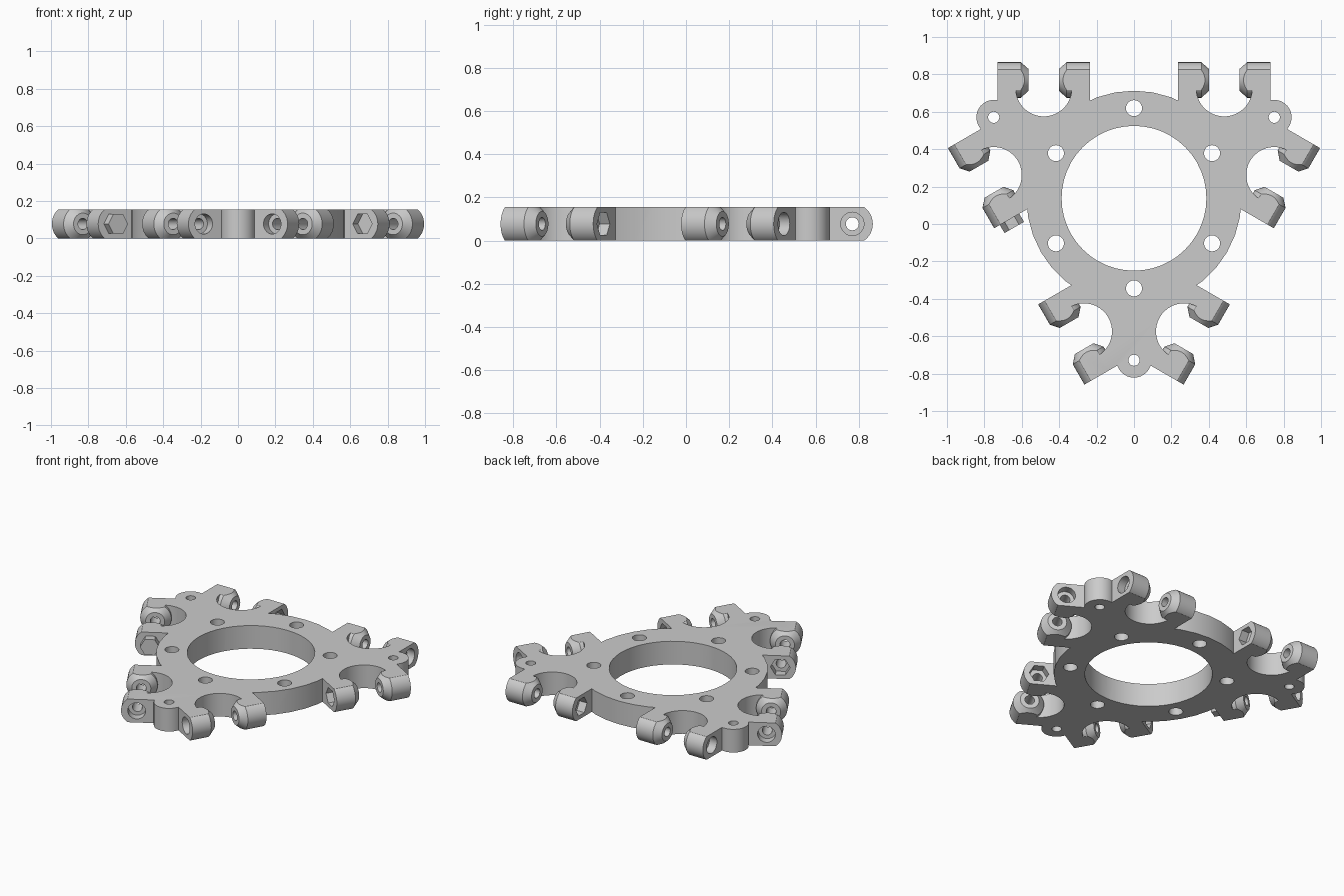
import bpy, bmesh
from math import pi, cos, sin, radians
from mathutils import Matrix, Vector

old = bpy.data.objects.get("Cube")
if old:
    bpy.data.objects.remove(old, do_unlink=True)

THICK = 0.155
MID = THICK / 2
CENTRE = Matrix.Translation((0, 0.1375, 0))
LOW, HIGH = -0.1, 0.25          # rough height before trimming to thickness
IN, OUT = 0.235, 0.73           # clevis ends along its pin axis
PIN_Y = 0.6325                  # pin axis distance from ring centre
MIDDLE = (IN + OUT) / 2


def turned(bm, stations, sides, matrix, phase=0.0):
    """Closed solid of rings (height, radius) along local z."""
    rings = []
    for h, r in stations:
        rings.append([bm.verts.new(matrix @ Vector((r * cos(phase + 2 * pi * i / sides),
                                                    r * sin(phase + 2 * pi * i / sides), h)))
                      for i in range(sides)])
    for a, b in zip(rings, rings[1:]):
        for i in range(sides):
            j = (i + 1) % sides
            bm.faces.new((a[i], a[j], b[j], b[i]))
    bm.faces.new(rings[0][::-1])
    bm.faces.new(rings[-1])


def post(bm, x, y, r, sides, matrix):
    turned(bm, [(LOW - 0.05, r), (HIGH + 0.05, r)], sides, matrix @ Matrix.Translation((x, y, 0)))


def box(bm, x0, x1, y0, y1, z0, z1, matrix):
    size = Matrix.Diagonal((x1 - x0, y1 - y0, z1 - z0, 1))
    place = Matrix.Translation(((x0 + x1) / 2, (y0 + y1) / 2, (z0 + z1) / 2))
    bmesh.ops.create_cube(bm, size=1, matrix=matrix @ place @ size)


def make(name, bm):
    bmesh.ops.recalc_face_normals(bm, faces=bm.faces)
    me = bpy.data.meshes.new(name)
    bm.to_mesh(me)
    bm.free()
    ob = bpy.data.objects.new(name, me)
    bpy.context.collection.objects.link(ob)
    return ob


def combine(base, bm, operation):
    tool = make("helper", bm)
    tool.hide_render = True
    mod = base.modifiers.new("cut", 'BOOLEAN')
    mod.operation, mod.solver, mod.object = operation, 'EXACT', tool
    bpy.ops.object.select_all(action='DESELECT')
    bpy.context.view_layer.objects.active = base
    base.select_set(True)
    bpy.ops.object.modifier_apply(modifier=mod.name)
    bpy.data.objects.remove(tool, do_unlink=True)


edges = [CENTRE @ Matrix.Rotation(radians(120 * k), 4, 'Z') for k in range(3)]
flip = Matrix.Diagonal((-1, 1, 1, 1))
clevises = [e @ m for e in edges for m in (Matrix.Identity(4), flip)]
# local z of a pin frame runs along the clevis axis
pin = Matrix.Translation((0, PIN_Y, MID)) @ Matrix.Rotation(pi / 2, 4, 'Y')

# Ring disc
bm = bmesh.new()
turned(bm, [(LOW, 0.575), (HIGH, 0.575)], 36, CENTRE)
frame = make("mounting_ring", bm)

# Clevis blocks on the three edges
for e in edges:
    bm = bmesh.new()
    for m in (e, e @ flip):
        box(bm, IN, OUT, 0.26, PIN_Y, LOW, HIGH, m)
    combine(frame, bm, 'UNION')

# Rounded corner lobes
bm = bmesh.new()
for e in edges:
    turned(bm, [(LOW, 0.093), (HIGH, 0.093)], 32, e @ Matrix.Translation((0, -0.866, 0)))
combine(frame, bm, 'UNION')

# Round notches between the lugs
bm = bmesh.new()
for m in clevises:
    post(bm, MIDDLE, 0.5875, 0.15, 40, m)
combine(frame, bm, 'DIFFERENCE')

# Bored centre, bolt circle and corner holes
bm = bmesh.new()
post(bm, 0, 0, 0.387, 48, CENTRE)
for k in range(6):
    a = radians(30 + 60 * k)
    post(bm, 0.482 * cos(a), 0.482 * sin(a), 0.043, 24, CENTRE)
for e in edges:
    post(bm, 0, -0.866, 0.03, 20, e)
combine(frame, bm, 'DIFFERENCE')

# Lugs: turned barrels with a tapered inner end
bm = bmesh.new()
for m in clevises:
    turned(bm, [(IN, 0.095), (0.36, 0.095), (0.402, 0.058)], 40, m @ pin)
    turned(bm, [(0.563, 0.058), (0.605, 0.095), (OUT, 0.095)], 40, m @ pin)
combine(frame, bm, 'UNION')

# Trim everything to the plate thickness
bm = bmesh.new()
box(bm, -2, 2, -2, 2, 0, THICK, Matrix.Identity(4))
combine(frame, bm, 'INTERSECT')

# Pin holes, then nut pockets (inner lug) and screw head bores (outer lug)
bm = bmesh.new()
for m in clevises:
    turned(bm, [(IN - 0.03, 0.03), (OUT + 0.03, 0.03)], 24, m @ pin)
combine(frame, bm, 'DIFFERENCE')
bm = bmesh.new()
for m in clevises:
    turned(bm, [(IN - 0.05, 0.06), (IN + 0.055, 0.06)], 6, m @ pin, pi / 2)
    turned(bm, [(OUT - 0.055, 0.054), (OUT + 0.05, 0.054)], 28, m @ pin)
combine(frame, bm, 'DIFFERENCE')

# Material and shading
grey = bpy.data.materials.new("light grey")
grey.use_nodes = True
colour = (0.6, 0.6, 0.6, 1)
grey.diffuse_color = colour
grey.node_tree.nodes["Principled BSDF"].inputs["Base Color"].default_value = colour
frame.data.materials.clear()
frame.data.materials.append(grey)
for p in frame.data.polygons:
    p.material_index = 0
bpy.ops.object.select_all(action='DESELECT')
frame.select_set(True)
bpy.context.view_layer.objects.active = frame
bpy.ops.object.shade_smooth_by_angle(angle=radians(30))
